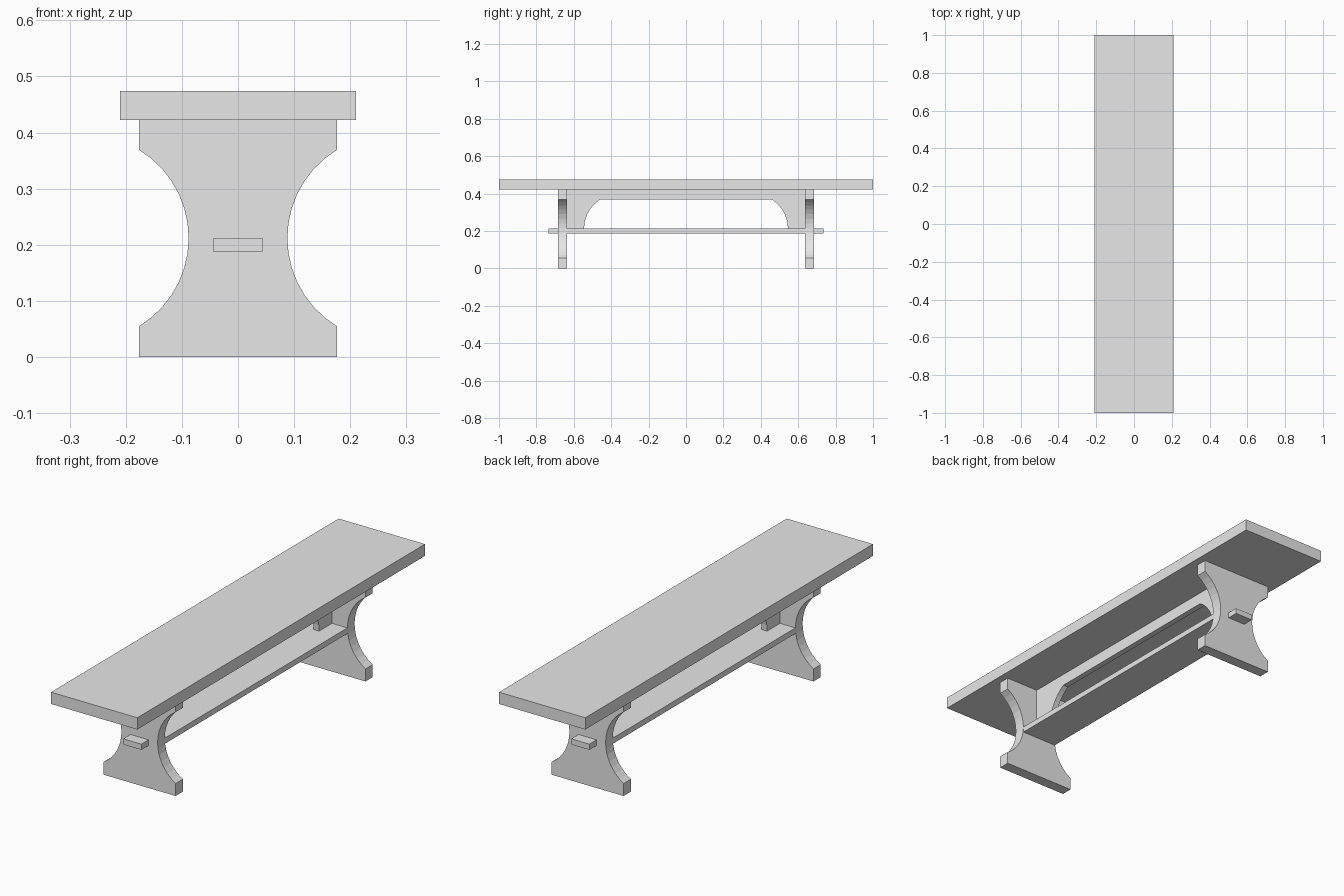
import bpy
import bmesh
from math import asin, cos, sin
from mathutils import Vector

cube = bpy.data.objects.get("Cube")
if cube:
    bpy.data.objects.remove(cube, do_unlink=True)

grey = bpy.data.materials.new("plain grey")
grey.use_nodes = True
colour = (0.8, 0.8, 0.8, 1)
grey.diffuse_color = colour
grey.node_tree.nodes["Principled BSDF"].inputs["Base Color"].default_value = colour

SEAT_BOTTOM, SEAT_TOP = 0.422, 0.474
LEG_IN, LEG_OUT = 0.635, 0.685
LEG_HALF, WAIST = 0.176, 0.088
RAIL_BOTTOM, RAIL_TOP = 0.187, 0.212
RADIUS, RISE = 0.184, 0.157      # shared by the leg cut-outs and the apron arch
HALF_ANGLE = asin(RISE / RADIUS)


def prism(name, outline, axis, start, end):
    """Extrude a flat outline along one axis (0 = x, 1 = y, 2 = z)."""
    def place(a, b, depth):
        point = [a, b]
        point.insert(axis, depth)
        return Vector(point)

    bm = bmesh.new()
    face = bm.faces.new([bm.verts.new(place(a, b, start)) for a, b in outline])
    result = bmesh.ops.extrude_face_region(bm, geom=[face])
    moved = [v for v in result["geom"] if isinstance(v, bmesh.types.BMVert)]
    bmesh.ops.translate(bm, verts=moved, vec=place(0, 0, end - start))
    bmesh.ops.recalc_face_normals(bm, faces=bm.faces)
    mesh = bpy.data.meshes.new(name)
    bm.to_mesh(mesh)
    bm.free()
    mesh.materials.append(grey)
    obj = bpy.data.objects.new(name, mesh)
    bpy.context.collection.objects.link(obj)
    return obj


def arc(centre, low, high, steps):
    """Points on a circle at rail height."""
    angles = [low + (high - low) * i / steps for i in range(steps + 1)]
    return [(centre + RADIUS * cos(t), RAIL_TOP + RADIUS * sin(t)) for t in angles]


def mirrored(half):
    """Close a half outline by reflecting it in its first coordinate."""
    return half + [(-a, b) for a, b in reversed(half)]


def rectangle(a, b):
    return [(-a, -b), (a, -b), (a, b), (-a, b)]


# Seat plank
prism("seat", rectangle(0.21, 1), 2, SEAT_BOTTOM, SEAT_TOP)

# Waisted end legs
bite = [(-a, b) for a, b in arc(-WAIST - RADIUS, -HALF_ANGLE, HALF_ANGLE, 14)]
leg_half = [(LEG_HALF, 0)] + bite + [(LEG_HALF, SEAT_BOTTOM)]
leg_half = [(abs(a), b) for a, b in leg_half]
for name, side in (("front_leg", -1), ("back_leg", 1)):
    prism(name, mirrored(leg_half), 1, side * LEG_IN, side * LEG_OUT)

# Flat stretcher with narrow tenons through the legs
rail_half = [(WAIST, -LEG_IN), (WAIST, LEG_IN)]
tenon = WAIST / 2
rail_half = [(tenon, -0.735), (tenon, -LEG_IN)] + rail_half + [(tenon, LEG_IN), (tenon, 0.735)]
prism("stretcher", mirrored(rail_half), 2, RAIL_BOTTOM, RAIL_TOP)

# Thin arched apron standing on the stretcher
arch = arc(0.545 - RADIUS, 0, HALF_ANGLE, 7)
apron_half = [(LEG_IN, SEAT_BOTTOM), (LEG_IN, RAIL_TOP)] + arch
prism("apron", mirrored(apron_half), 0, -0.013, 0.013)
